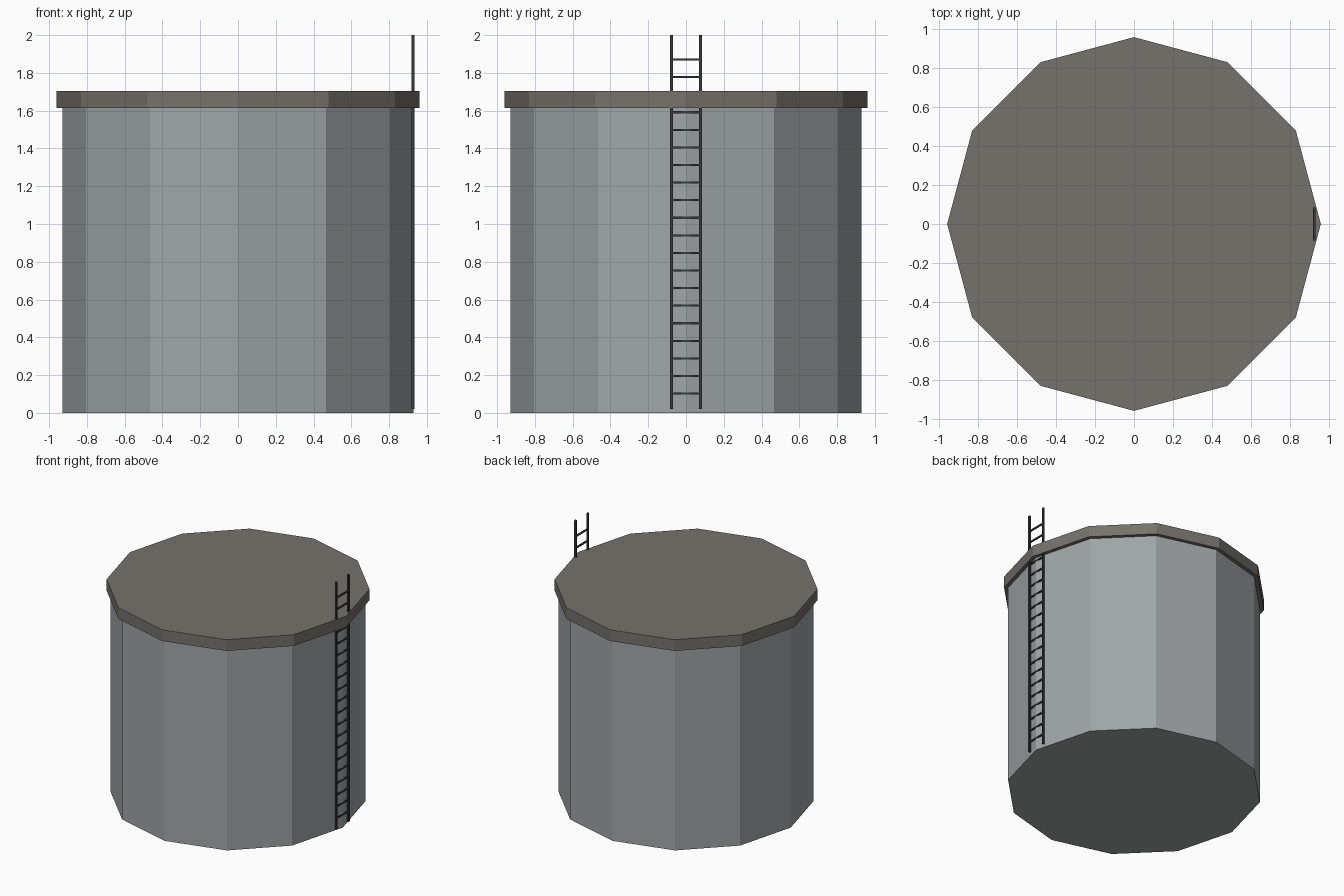
import bpy, bmesh
from mathutils import Matrix, Vector

if "Cube" in bpy.data.objects:
    bpy.data.objects.remove(bpy.data.objects["Cube"])


def material(name, rgb):
    m = bpy.data.materials.new(name)
    m.diffuse_color = (*rgb, 1)
    m.use_nodes = True
    m.node_tree.nodes["Principled BSDF"].inputs["Base Color"].default_value = m.diffuse_color
    return m


def finish(name, bm, mat):
    me = bpy.data.meshes.new(name)
    bm.to_mesh(me)
    bm.free()
    me.materials.append(mat)
    ob = bpy.data.objects.new(name, me)
    bpy.context.collection.objects.link(ob)
    return ob


def drum(name, r, z0, z1, mat):
    # twelve-sided drum with a corner on the +x axis
    bm = bmesh.new()
    bmesh.ops.create_circle(bm, cap_ends=True, radius=r, segments=12,
                            matrix=Matrix.Translation((0, 0, z0)))
    ext = bmesh.ops.extrude_face_region(bm, geom=bm.faces[:], use_keep_orig=True)
    top = [v for v in ext["geom"] if isinstance(v, bmesh.types.BMVert)]
    bmesh.ops.translate(bm, verts=top, vec=(0, 0, z1 - z0))
    bmesh.ops.recalc_face_normals(bm, faces=bm.faces[:])
    return finish(name, bm, mat)


def add_box(bm, centre, size):
    bmesh.ops.create_cube(bm, size=1, matrix=Matrix.Translation(centre)
                          @ Matrix.Diagonal(Vector((*size, 1))))


steel = material("grey_steel", (0.35, 0.38, 0.38))
rust = material("roof_brown_grey", (0.18, 0.168, 0.15))
dark = material("dark_metal", (0.04, 0.04, 0.04))

# Tank body and overhanging roof
drum("tank_body", 0.93, 0, 1.62, steel)
drum("tank_roof", 0.96, 1.615, 1.705, rust)

# Ladder rails
LX = 0.926
bm = bmesh.new()
for y in (-0.077, 0.077):
    add_box(bm, (LX, y, 1.01), (0.015, 0.015, 1.98))
finish("ladder_rails", bm, dark)

# Ladder rungs
bm = bmesh.new()
for i in range(20):
    add_box(bm, (LX, 0, 0.102 + i * 0.0931), (0.011, 0.154, 0.011))
finish("ladder_rungs", bm, dark)
